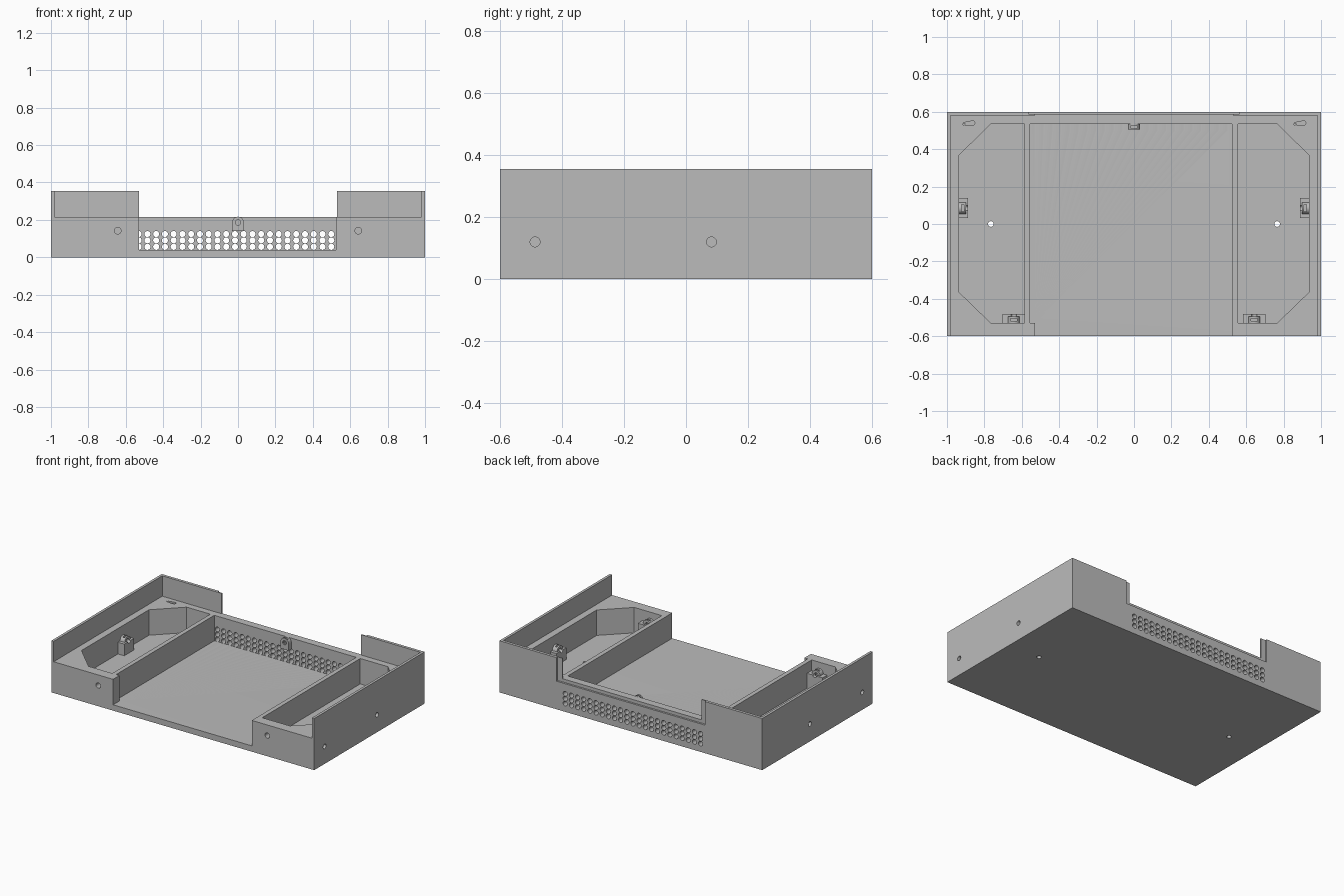
import bpy, bmesh, math
from mathutils import Matrix, Vector

old = bpy.data.objects.get("Cube")
if old:
    bpy.data.objects.remove(old, do_unlink=True)

grey = bpy.data.materials.new("plain grey")
grey.use_nodes = True
COLOR = (0.5, 0.5, 0.5, 1)
grey.diffuse_color = COLOR
grey.node_tree.nodes["Principled BSDF"].inputs["Base Color"].default_value = COLOR


def prism(bm, pts, z0, z1):
    """Add a vertical prism over a plan outline."""
    low = bm.faces.new([bm.verts.new((x, y, z0)) for x, y in pts])
    res = bmesh.ops.extrude_face_region(bm, geom=[low])
    top = [v for v in res["geom"] if isinstance(v, bmesh.types.BMVert)]
    bmesh.ops.translate(bm, verts=top, vec=(0, 0, z1 - z0))


def box(bm, x0, x1, y0, y1, z0, z1):
    prism(bm, [(x0, y0), (x1, y0), (x1, y1), (x0, y1)], z0, z1)


def rod(bm, start, end, r):
    """Add a round bar between two points."""
    a, b = Vector(start), Vector(end)
    turn = (b - a).to_track_quat("Z", "Y").to_matrix().to_4x4()
    bmesh.ops.create_cone(bm, cap_ends=True, segments=20, radius1=r, radius2=r,
                          depth=(b - a).length,
                          matrix=Matrix.Translation((a + b) / 2) @ turn)


def make(name, bm):
    bmesh.ops.recalc_face_normals(bm, faces=bm.faces)
    mesh = bpy.data.meshes.new(name)
    bm.to_mesh(mesh)
    bm.free()
    mesh.materials.append(grey)
    ob = bpy.data.objects.new(name, mesh)
    bpy.context.scene.collection.objects.link(ob)
    return ob


def cut(ob, bm, operation="DIFFERENCE"):
    """Apply one boolean and discard its cutter."""
    cutter = make("cutter", bm)
    mod = ob.modifiers.new("cut", "BOOLEAN")
    mod.operation, mod.object, mod.solver = operation, cutter, "EXACT"
    bpy.context.view_layer.update()
    graph = bpy.context.evaluated_depsgraph_get()
    mesh = bpy.data.meshes.new_from_object(ob.evaluated_get(graph))
    ob.modifiers.clear()
    ob.data = mesh
    bpy.data.objects.remove(cutter, do_unlink=True)


FLOOR, DECK, TOP = 0.04, 0.215, 0.355

# tray body
bm = bmesh.new()
box(bm, -1, 1, -0.6, 0.6, 0, TOP)
tray = make("tray_body", bm)

# space above the deck, then rear notch and its outer ledge
for limits in [(-0.982, 0.982, -0.7, 0.58, DECK, 0.5),
               (-0.53, 0.53, 0.5, 0.7, DECK, 0.5),
               (-0.565, 0.565, 0.587, 0.7, 0.193, 0.5)]:
    bm = bmesh.new()
    box(bm, *limits)
    cut(tray, bm)

# open middle bay and the two chamfered pockets
bm = bmesh.new()
prism(bm, [(-0.53, -0.7), (0.525, -0.7), (0.525, 0.535), (-0.555, 0.535),
           (-0.555, -0.53), (-0.53, -0.53)], FLOOR, 0.5)
for s, inner in ((-1, 0.585), (1, 0.555)):
    prism(bm, [(s * x, y) for x, y in
               [(inner, -0.53), (0.765, -0.53), (0.935, -0.365),
                (0.935, 0.368), (0.765, 0.535), (inner, 0.535)]], FLOOR, 0.5)
cut(tray, bm)

# rear vent grid
bm = bmesh.new()
for col in range(23):
    for row in range(3):
        x, z = -0.531 + col * 0.0468, 0.056 + row * 0.0342
        rod(bm, (x, 0.5, z), (x, 0.7, z), 0.0163)
cut(tray, bm)

# screw holes and deck slots
bm = bmesh.new()
for s in (-1, 1):
    for y in (-0.487, 0.082):
        rod(bm, (s * 0.85, y, 0.12), (s * 1.1, y, 0.12), 0.016)
    rod(bm, (s * 0.643, -0.7, 0.142), (s * 0.643, -0.5, 0.142), 0.018)
    rod(bm, (s * 0.765, 0, -0.1), (s * 0.765, 0, 0.1), 0.015)
    cx, ends = s * 0.885, []
    for side in (-1, 1):
        for k in range(9):
            a = side * math.pi / 2 - math.pi / 2 + math.pi * (k / 8) + (math.pi / 2 if side < 0 else -math.pi / 2)
            a += math.pi if side < 0 else 0
            ends.append((cx + side * 0.022 + 0.012 * math.cos(a + math.pi / 2 * (side < 0)),
                         0.54 + 0.012 * math.sin(a + math.pi / 2 * (side < 0))))
    # keep the rounded slot outline in order around its centre
    ends.sort(key=lambda p: math.atan2(p[1] - 0.54, p[0] - cx))
    prism(bm, ends, 0.12, 0.3)
cut(tray, bm)


def clip(name, place, turn, width, depth, z0, axis):
    """Screw clip facing -y, its back on the wall at y = 0."""
    bm = bmesh.new()
    box(bm, -width / 2, width / 2, -depth, 0.005, z0, axis)
    ob = make(name, bm)
    d = min(depth, 0.036)
    # round-topped head
    bm = bmesh.new()
    rod(bm, (0, -d, axis), (0, 0.004, axis), 0.031)
    cut(ob, bm, "UNION")
    # screw bore, then nut slot from the top
    bm = bmesh.new()
    rod(bm, (0, -0.1, axis), (0, -0.004, axis), 0.014)
    cut(ob, bm)
    bm = bmesh.new()
    box(bm, -0.018, 0.018, -d * 0.7, -d * 0.35, axis - 0.025, axis + 0.1)
    cut(ob, bm)
    ob.matrix_world = Matrix.Translation(place) @ Matrix.Rotation(turn, 4, "Z")
    return ob


clips = [clip("rear_clip", (0, 0.535, 0), 0, 0.062, 0.03, 0.14, 0.186)]
for s, side in ((-1, "right"), (1, "left")):
    clips.append(clip(side + "_side_clip", (s * 0.935, 0.085, 0),
                      -s * math.pi / 2, 0.107, 0.048, FLOOR, 0.12))
    clips.append(clip(side + "_front_clip", (s * 0.643, -0.53, 0),
                      math.pi, 0.118, 0.05, FLOOR, 0.142))

# round bores shade smooth, edges stay sharp
bpy.ops.object.select_all(action="DESELECT")
for ob in [tray] + clips:
    ob.select_set(True)
bpy.context.view_layer.objects.active = tray
bpy.ops.object.shade_smooth_by_angle(angle=math.radians(30))
